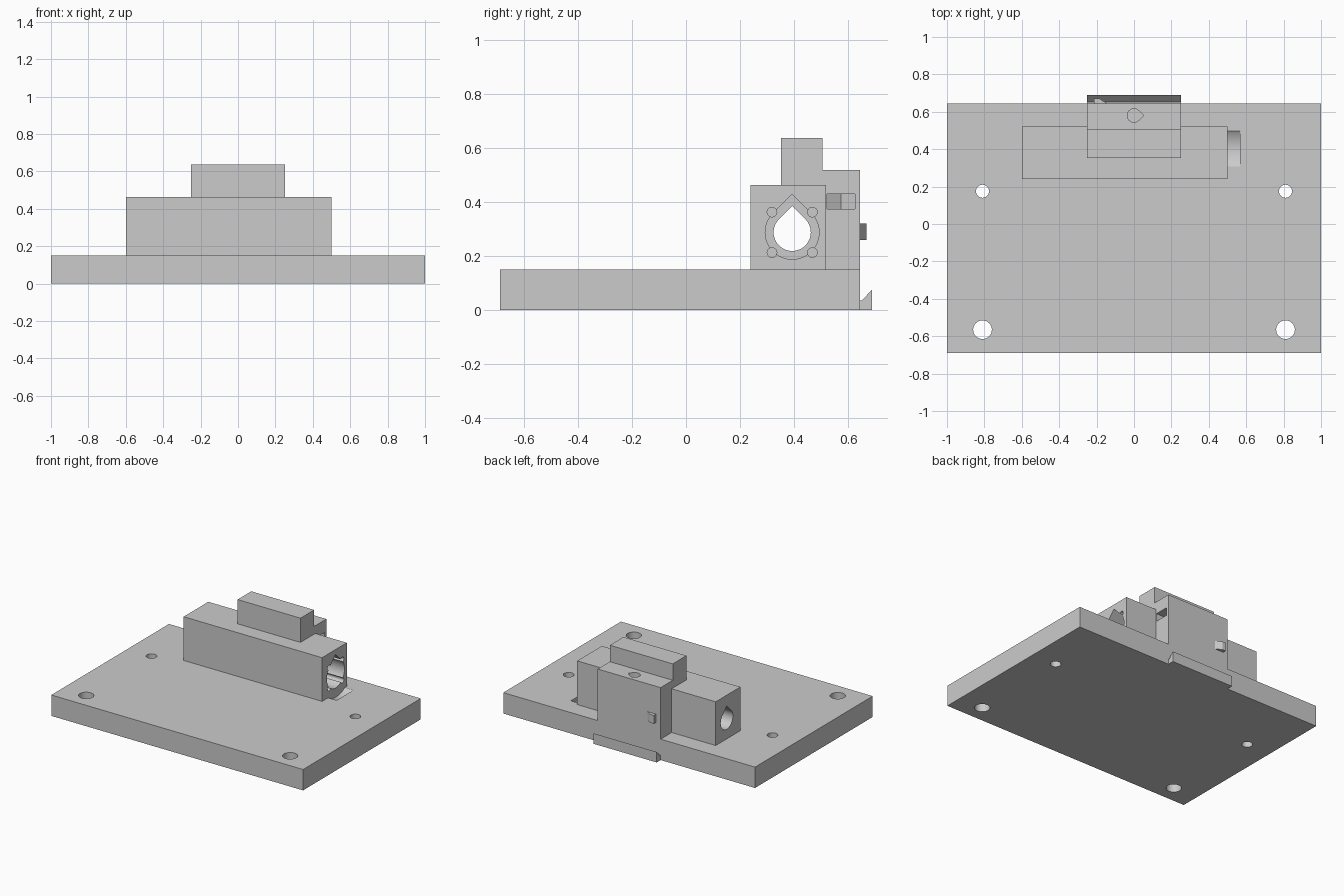
import bpy, bmesh, math
from mathutils import Vector

cube = bpy.data.objects.get("Cube")
if cube:
    bpy.data.objects.remove(cube, do_unlink=True)

grey = bpy.data.materials.new("light_grey")
grey.use_nodes = True
colour = (0.6, 0.6, 0.6, 1)
grey.diffuse_color = colour
grey.node_tree.nodes["Principled BSDF"].inputs["Base Color"].default_value = colour


def prism(name, profile, axis, start, end):
    """Extrude a 2D profile along x (profile is y, z) or along z (profile is x, y)."""
    bm = bmesh.new()
    place = (lambda u, v: (start, u, v)) if axis == "x" else (lambda u, v: (u, v, start))
    face = bm.faces.new([bm.verts.new(place(u, v)) for u, v in profile])
    out = bmesh.ops.extrude_face_region(bm, geom=[face])
    move = Vector((end - start, 0, 0) if axis == "x" else (0, 0, end - start))
    bmesh.ops.translate(bm, vec=move, verts=[g for g in out["geom"] if isinstance(g, bmesh.types.BMVert)])
    bmesh.ops.recalc_face_normals(bm, faces=bm.faces)
    mesh = bpy.data.meshes.new(name)
    bm.to_mesh(mesh)
    bm.free()
    mesh.materials.append(grey)
    obj = bpy.data.objects.new(name, mesh)
    bpy.context.collection.objects.link(obj)
    return obj


def rect(u0, u1, v0, v1):
    return [(u0, v0), (u1, v0), (u1, v1), (u0, v1)]


def circle(u, v, r, n=32):
    return [(u + r * math.cos(math.tau * i / n), v + r * math.sin(math.tau * i / n)) for i in range(n)]


def teardrop(u, v, r, point, n=36):
    """Circle drawn out to a right-angled tip in the direction of the angle point."""
    arc = [point + math.radians(45) + math.radians(270) * i / n for i in range(n + 1)]
    pts = [(u + r * math.cos(a), v + r * math.sin(a)) for a in arc]
    tip = r * math.sqrt(2)
    return pts + [(u + tip * math.cos(point), v + tip * math.sin(point))]


def cut(obj, cutters):
    """Subtract the cutters, bake the result and smooth the round walls."""
    for c in cutters:
        c.hide_render = True
        mod = obj.modifiers.new("cut", "BOOLEAN")
        mod.operation, mod.solver, mod.object = "DIFFERENCE", "EXACT", c
    bpy.context.view_layer.update()
    baked = bpy.data.meshes.new_from_object(obj.evaluated_get(bpy.context.evaluated_depsgraph_get()))
    obj.modifiers.clear()
    obj.data = baked
    for c in cutters:
        bpy.data.objects.remove(c, do_unlink=True)
    bpy.ops.object.select_all(action="DESELECT")
    obj.select_set(True)
    bpy.context.view_layer.objects.active = obj
    bpy.ops.object.shade_smooth_by_angle(angle=math.radians(30))


UP = math.pi / 2
BORE_Y, BORE_Z = 0.394, 0.288
PLATE_TOP = 0.15

# Base plate with four mounting holes and a round relief beside the block
plate = prism("base_plate", rect(-1, 1, -0.69, 0.645), "z", 0, PLATE_TOP)
holes = [prism("hole_cutter", circle(side * 0.81, y, r), "z", -0.1, 0.3)
         for side in (-1, 1) for y, r in ((0.175, 0.035), (-0.565, 0.05))]
relief = prism("relief_cutter", circle(BORE_Y + 0.008, BORE_Z, 0.167, 64), "x", 0.5, 0.568)
cut(plate, holes + [relief])

# Long block with a stepped teardrop bore and four screw channels
block = prism("bore_block", rect(0.24, 0.52, PLATE_TOP, 0.464), "x", -0.6, 0.5)
bores = [prism("small_bore_cutter", teardrop(BORE_Y, BORE_Z, 0.069, UP), "x", -0.7, 0.6),
         prism("large_bore_cutter", teardrop(BORE_Y, BORE_Z, 0.1, UP), "x", -0.5, 0.6)]
bores += [prism("channel_cutter", circle(BORE_Y + 0.075 * a, BORE_Z + 0.075 * b, 0.018, 16), "x", -0.55, 0.6)
          for a in (-1, 1) for b in (-1, 1)]
cut(block, bores)

# Stepped housing that sits behind and over the block
outline = [(0.52, PLATE_TOP), (0.645, PLATE_TOP), (0.645, 0.52), (0.507, 0.52),
           (0.507, 0.638), (0.352, 0.638), (0.352, 0.464), (0.52, 0.464)]
housing = prism("stepped_housing", outline, "x", -0.25, 0.25)
nut = [(0.3, 0.523), (0.3, 0.627), (-0.03, 0.627), (-0.06, 0.575), (-0.03, 0.523)]
cut(housing, [prism("screw_cutter", teardrop(0, 0.58, 0.036, 0), "z", 0.25, 0.6),
              prism("nut_slot_cutter", nut, "z", 0.374, 0.431)])

# Small wedge hook on the back of the housing
hook = [(-0.213, 0.645), (-0.213, 0.67), (-0.185, 0.67), (-0.145, 0.645)]
prism("back_hook", hook, "z", 0.26, 0.32)

# Foot clip with a sloped lip along the back edge of the plate
lip = [(0.645, 0), (0.69, 0), (0.69, 0.075), (0.653, 0.036), (0.645, 0.036)]
prism("foot_clip", lip, "x", -0.25, 0.25)
